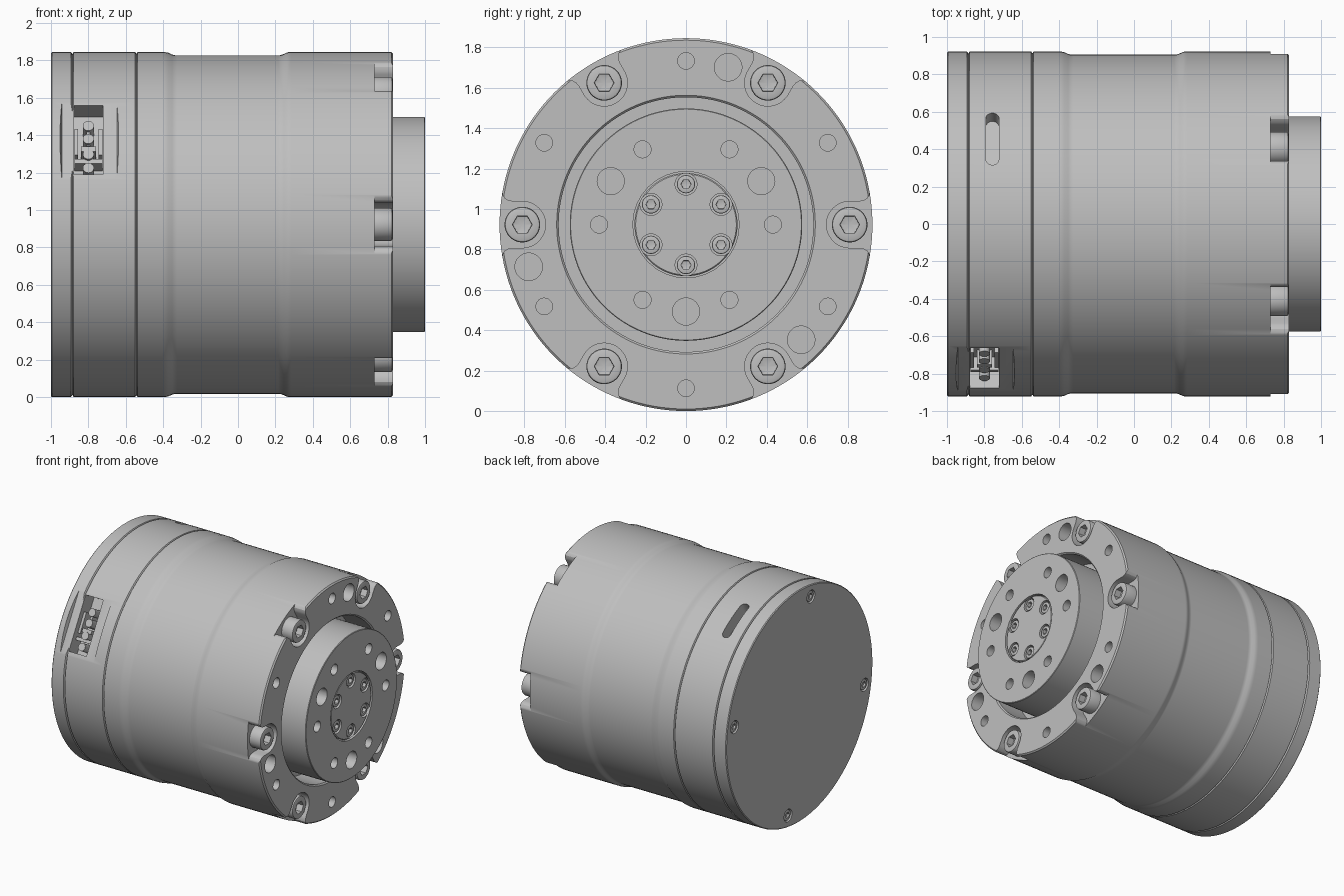
import bpy, bmesh
from math import sin, cos, pi, radians
from mathutils import Matrix

if "Cube" in bpy.data.objects:
    bpy.data.objects.remove(bpy.data.objects["Cube"])

R = 0.9225                                   # outer radius, also height of the axis
AXIS = Matrix.Translation((0, 0, R))
ALONG_X = Matrix(((0, 0, 1, 0), (1, 0, 0, 0), (0, 1, 0, 0), (0, 0, 0, 1)))

grey = bpy.data.materials.new("machined grey")
grey.use_nodes = True
grey.diffuse_color = (0.52, 0.52, 0.52, 1)
grey.node_tree.nodes["Principled BSDF"].inputs["Base Color"].default_value = grey.diffuse_color


def finish(name, bm, matrix):
    """Turn a bmesh into a grey object."""
    bm.transform(matrix)
    bmesh.ops.recalc_face_normals(bm, faces=bm.faces)
    mesh = bpy.data.meshes.new(name)
    bm.to_mesh(mesh)
    bm.free()
    mesh.materials.append(grey)
    ob = bpy.data.objects.new(name, mesh)
    bpy.context.collection.objects.link(ob)
    return ob


def lathe(name, profile, segs=144, matrix=AXIS):
    """Spin (x, radius) points about x; a third item makes that ring a hexagon."""
    bm = bmesh.new()
    rings = []
    for x, r, *hexed in profile:
        ring = []
        for i in range(segs if r else 1):
            a = 2 * pi * i / segs
            k = cos(pi / 6) / cos(a % (pi / 3) - pi / 6) if hexed else 1
            ring.append(bm.verts.new((x, r * k * cos(a), r * k * sin(a))))
        rings.append(ring)
    for lo, hi in zip(rings, rings[1:]):
        for i in range(segs):
            j = (i + 1) % segs
            quad = [lo[i % len(lo)], lo[j % len(lo)], hi[j % len(hi)], hi[i % len(hi)]]
            bm.faces.new(list(dict.fromkeys(quad)))
    return finish(name, bm, matrix)


def prism(name, pts, z0, z1, matrix, grow=1):
    """Extrude an outline from z0 to z1, scaling its far end by grow."""
    bm = bmesh.new()
    lo = [bm.verts.new((x, y, z0)) for x, y in pts]
    hi = [bm.verts.new((x * grow, y * grow, z1)) for x, y in pts]
    bm.faces.new(lo)
    bm.faces.new(hi)
    for i in range(len(pts)):
        j = (i + 1) % len(pts)
        bm.faces.new((lo[i], lo[j], hi[j], hi[i]))
    return finish(name, bm, matrix)


def arc(r, start=0, end=360, cx=0, cy=0, n=32):
    full = end - start == 360
    steps = n if full else n + 1
    angles = [radians(start + (end - start) * i / n) for i in range(steps)]
    return [(cx + r * cos(a), cy + r * sin(a)) for a in angles]


def rect(w, h, cx=0, cy=0):
    return [(cx + i * w / 2, cy + j * h / 2) for i, j in ((-1, -1), (1, -1), (1, 1), (-1, 1))]


def axial(angle):
    """Frame looking along the axis, first coordinate pointing out at the angle."""
    return AXIS @ Matrix.Rotation(radians(angle), 4, 'X') @ ALONG_X


def radial(angle, x):
    """Frame whose z points straight out of the barrel at the angle."""
    return AXIS @ Matrix.Rotation(radians(angle - 90), 4, 'X') @ Matrix.Translation((x, 0, 0))


def cut(target, cutters):
    bpy.context.view_layer.objects.active = target
    for c in cutters:
        c.hide_render = True
        mod = target.modifiers.new("cut", 'BOOLEAN')
        mod.operation, mod.solver, mod.object = 'DIFFERENCE', 'EXACT', c
        bpy.ops.object.modifier_apply(modifier=mod.name)
    for c in cutters:
        bpy.data.objects.remove(c)


def holes(r, distance, angles, x0, x1):
    return [prism("hole_cutter", arc(r, cx=distance), x0, x1, axial(a)) for a in angles]


def bolt(name, x, r, h, angle, distance, facing=1):
    """Socket head screw with a hexagon recess."""
    a = radians(angle)
    place = Matrix.Translation((x, distance * cos(a), R + distance * sin(a)))
    profile = [(-h, 0), (-h, r), (-0.14 * r, r), (-0.04 * r, 0.96 * r), (0, 0.86 * r),
               (0, 0.56 * r, 1), (-0.5 * h, 0.54 * r, 1), (-0.6 * h, 0)]
    lathe(name, profile, 48, place @ Matrix.Scale(facing, 4, (1, 0, 0)))


SIX = range(0, 360, 60)
SIX_BETWEEN = range(30, 390, 60)

# Barrel in three sections, small chamfers forming the seams
cover = lathe("rear_cover", [(-1, 0), (-1, R - 0.006), (-0.994, R), (-0.893, R),
                             (-0.885, R - 0.012), (-0.885, 0)])
rear = lathe("rear_housing", [(-0.885, 0), (-0.885, R - 0.012), (-0.879, R), (-0.55, R),
                              (-0.543, R - 0.01), (-0.543, 0)])
main = lathe("main_housing", [
    (-0.543, 0), (-0.543, R - 0.01), (-0.537, R), (-0.405, R), (-0.395, R), (-0.373, 0.919),
    (-0.352, 0.909), (-0.335, 0.905), (-0.325, 0.905), (0.215, 0.905), (0.225, 0.905),
    (0.245, 0.912), (0.262, 0.92), (0.275, R), (0.285, R), (0.82, R), (0.83, R - 0.01),
    (0.83, 0.64), (0.82, 0.63), (0.6, 0.63), (0.6, 0)])

# Flared bolt pockets and holes in the front rim
flare = [(0.86, 0.115), (0.88, 0.119), (0.897, 0.129), (0.907, 0.145), (0.91, 0.16), (1, 0.16)]
pocket = arc(0.115, 90, 270, 0.81, n=24) + [(r, -t) for r, t in flare] + flare[::-1]
cut(main, [prism("pocket_cutter", pocket, 0.73, 1.1, axial(a)) for a in SIX]
    + holes(0.041, 0.81, SIX_BETWEEN, 0.72, 1.1)
    + holes(0.068, 0.806, (75, 195, 315), 0.7, 1.1))
for i, a in enumerate(SIX):
    bolt(f"mounting_bolt_{i + 1}", 0.826, 0.088, 0.1, a, 0.81)

# Output flange with its hole pattern and recessed centre
flange = lathe("output_flange", [(0.59, 0), (0.59, 0.575), (0.996, 0.575), (1, 0.571), (1, 0)])
cut(flange, holes(0.263, 0, (0,), 0.93, 1.1)
    + holes(0.042, 0.43, SIX, 0.86, 1.1)
    + holes(0.067, 0.43, (30, 150, 270), 0.86, 1.1))
hub = lathe("hub_plate", [(0.925, 0), (0.925, 0.255), (0.99, 0.255), (0.996, 0.249), (0.996, 0)], 96)
cut(hub, holes(0.054, 0.2, SIX_BETWEEN, 0.945, 1.1))
for i, a in enumerate(SIX_BETWEEN):
    bolt(f"hub_screw_{i + 1}", 0.99, 0.045, 0.05, a, 0.2)

# Rear cover screws in counterbores
REAR = range(100, 460, 90)
cut(cover, holes(0.05, 0.83, REAR, -1.1, -0.97))
for i, a in enumerate(REAR):
    bolt(f"cover_screw_{i + 1}", -0.994, 0.043, 0.03, a, 0.83, -1)

# Flat on the side, shared by cover and rear housing, with the socket opening in it
for part in (cover, rear):
    cut(part, [prism("flat_cutter", rect(0.294, 0.6), 0.893, 0.96, radial(150, -0.795), 1.15)])
socket = radial(150, -0.8)
cut(rear, [prism("socket_cutter", rect(0.155, 0.425, 0, 0.007), 0.77, 1, socket)])

# Long slot in the rear housing
slot = arc(0.035, 0, 180, 0, 0.125, 16) + arc(0.035, 180, 360, 0, -0.125, 16)
cut(rear, [prism("slot_cutter", slot, 0.82, 1, radial(60, -0.757))])

# Connector parts inside the socket
prism("socket_divider", rect(0.15, 0.025, 0, -0.1), 0.765, 0.85, socket)
prism("socket_bridge", rect(0.08, 0.03, 0, -0.03), 0.765, 0.86, socket)
prism("socket_spine", rect(0.02, 0.13, 0, 0.06), 0.765, 0.85, socket)
for side in (-1, 1):
    prism("socket_rail", rect(0.02, 0.16, side * 0.065, 0.02), 0.765, 0.85, socket)
for i, y in enumerate((-0.15, -0.065, 0.03, 0.11)):
    prism(f"socket_pin_{i + 1}", arc(0.03, cy=y, n=20), 0.765, 0.865, socket)

# Smooth shading with crisp edges
bpy.ops.object.select_all(action='DESELECT')
for ob in bpy.context.scene.objects:
    if ob.type == 'MESH':
        ob.select_set(True)
        bpy.context.view_layer.objects.active = ob
bpy.ops.object.shade_smooth_by_angle(angle=radians(25))
